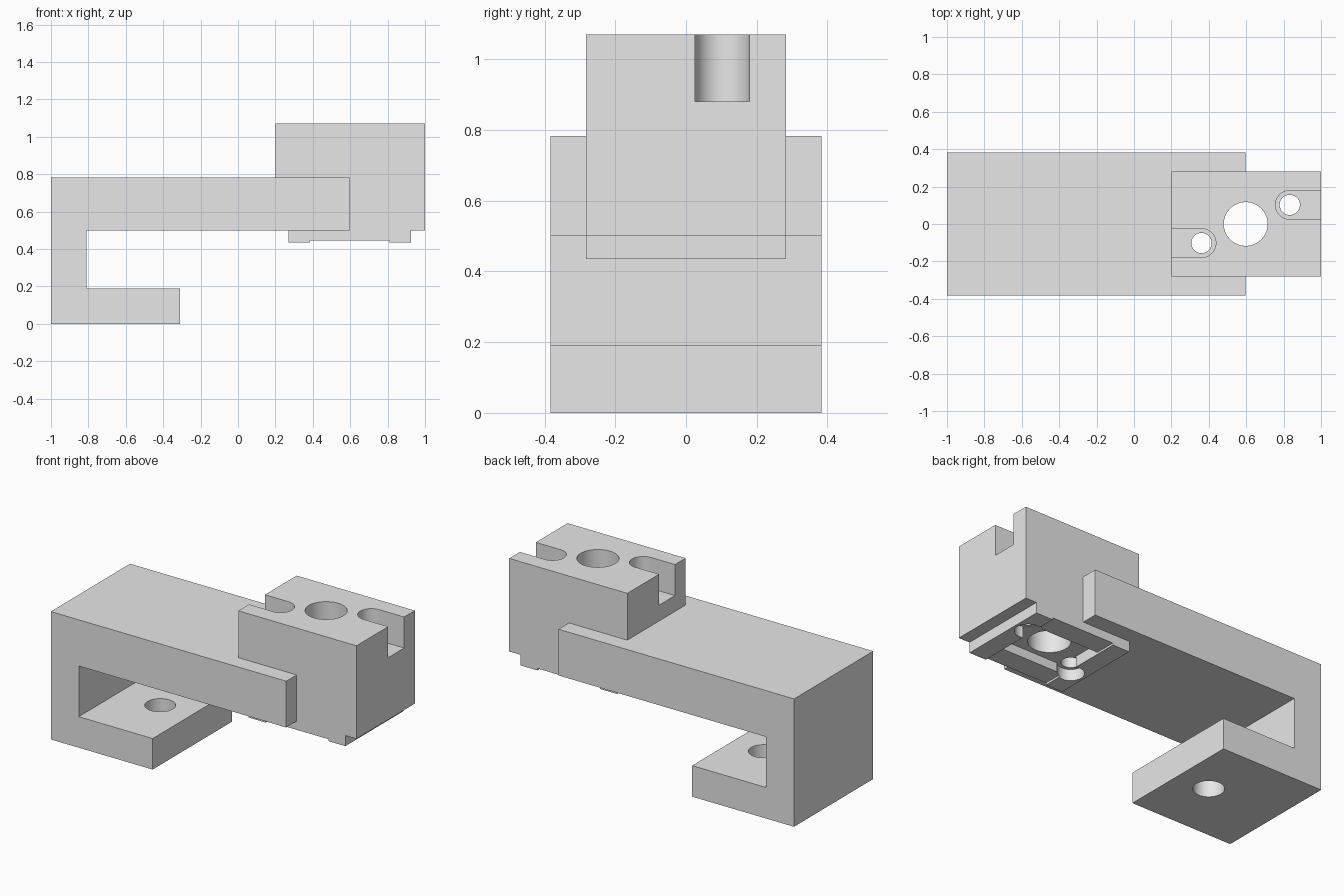
import bpy, bmesh, math
from mathutils import Vector

if "Cube" in bpy.data.objects:
    bpy.data.objects.remove(bpy.data.objects["Cube"])

grey = bpy.data.materials.new("light grey")
grey.diffuse_color = (0.8, 0.8, 0.8, 1)
grey.use_nodes = True
grey.node_tree.nodes["Principled BSDF"].inputs["Base Color"].default_value = grey.diffuse_color


def prism(name, pts, direction):
    """Closed solid made by extruding a flat outline along a direction."""
    bm = bmesh.new()
    face = bm.faces.new([bm.verts.new(p) for p in pts])
    ext = bmesh.ops.extrude_face_region(bm, geom=[face])["geom"]
    verts = [v for v in ext if isinstance(v, bmesh.types.BMVert)]
    bmesh.ops.translate(bm, verts=verts, vec=Vector(direction))
    bmesh.ops.recalc_face_normals(bm, faces=bm.faces)
    mesh = bpy.data.meshes.new(name)
    bm.to_mesh(mesh)
    bm.free()
    mesh.materials.append(grey)
    ob = bpy.data.objects.new(name, mesh)
    bpy.context.collection.objects.link(ob)
    return ob


def box(name, x0, x1, y, z0, z1):
    pts = [(x0, -y, z0), (x1, -y, z0), (x1, y, z0), (x0, y, z0)]
    return prism(name, pts, (0, 0, z1 - z0))


def hole(name, x, y, r, z0, z1, n=64):
    pts = [(x + r * math.cos(2 * math.pi * i / n),
            y + r * math.sin(2 * math.pi * i / n), z0) for i in range(n)]
    return prism(name, pts, (0, 0, z1 - z0))


def slot(name, x, y, r, x_open, z0, z1, n=32):
    """Round-ended slot running from its centre out to x_open."""
    s = 1 if x_open < x else -1
    pts = [(x_open, y - r, z0)]
    for i in range(n + 1):
        a = -math.pi / 2 + math.pi * i / n
        pts.append((x + s * r * math.cos(a), y + r * math.sin(a), z0))
    pts.append((x_open, y + r, z0))
    return prism(name, pts, (0, 0, z1 - z0))


def combine(target, tool, operation):
    mod = target.modifiers.new(operation.lower(), 'BOOLEAN')
    mod.operation, mod.solver, mod.object = operation, 'EXACT', tool
    bpy.context.view_layer.objects.active = target
    bpy.ops.object.modifier_apply(modifier=mod.name)
    bpy.data.objects.remove(tool)


# C-shaped clamp arm, drawn as a side profile
profile = [(-1, 0), (-0.31, 0), (-0.31, 0.19), (-0.81, 0.19), (-0.81, 0.5),
           (0.595, 0.5), (0.595, 0.783), (-1, 0.783)]
clamp = prism("clamp_bracket", [(x, -0.383, z) for x, z in profile], (0, 0.766, 0))

# Mounting block with the stepped pad beneath it
block = [(0.2, 0.5), (0.27, 0.5), (0.27, 0.435), (0.385, 0.435), (0.385, 0.447),
         (0.81, 0.447), (0.81, 0.435), (0.925, 0.435), (0.925, 0.5), (1, 0.5),
         (1, 1.07), (0.2, 1.07)]
combine(clamp, prism("mounting_block", [(x, -0.282, z) for x, z in block],
                     (0, 0.564, 0)), 'UNION')

# Recess under the block, central bore and jaw screw hole
combine(clamp, box("pad_recess", 0.385, 0.81, 0.15, 0.4, 0.502), 'DIFFERENCE')
combine(clamp, hole("centre_bore", 0.597, 0, 0.117, 0.3, 1.2), 'DIFFERENCE')
combine(clamp, hole("jaw_hole", -0.527, 0, 0.086, -0.1, 0.3), 'DIFFERENCE')

# Two opposed bolt seats: open slot on top, through hole, counterbore below
for s in (-1, 1):
    x, y = 0.597 + s * 0.236, s * 0.102
    x_open = 0.1 if s < 0 else 1.1
    combine(clamp, slot("bolt_slot", x, y, 0.077, x_open, 0.88, 1.2), 'DIFFERENCE')
    combine(clamp, hole("bolt_hole", x, y, 0.054, 0.3, 1.0), 'DIFFERENCE')
    combine(clamp, hole("counterbore", x, y, 0.075, 0.3, 0.504), 'DIFFERENCE')

# Smooth bores with crisp edges
bpy.ops.object.select_all(action='DESELECT')
clamp.select_set(True)
bpy.context.view_layer.objects.active = clamp
bpy.ops.object.shade_smooth_by_angle(angle=math.radians(30))
